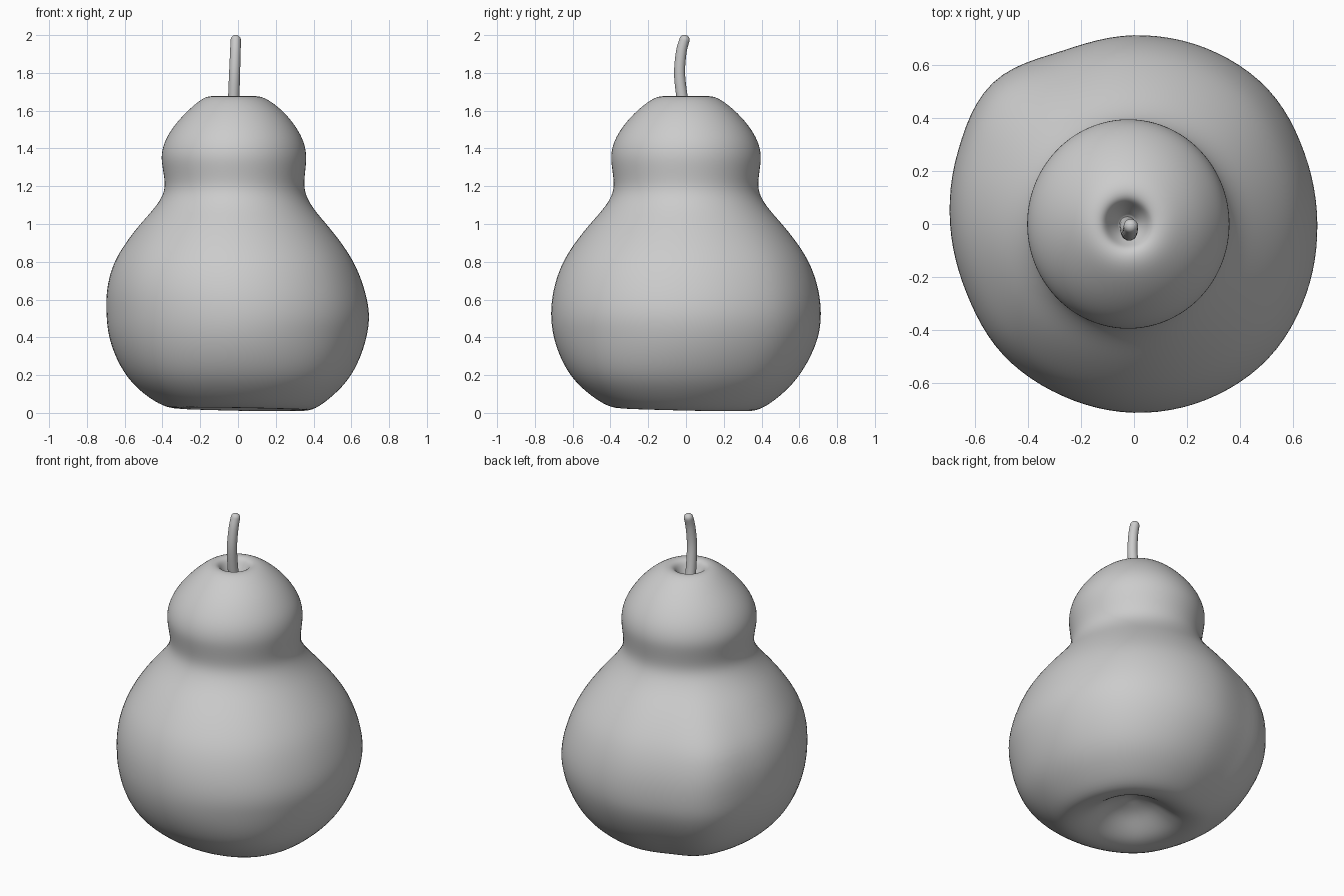
import bpy, bmesh, math
from mathutils import Vector

cube = bpy.data.objects.get("Cube")
if cube:
    bpy.data.objects.remove(cube, do_unlink=True)

grey = bpy.data.materials.new("plain_grey")
grey.use_nodes = True
grey.diffuse_color = (0.6, 0.6, 0.6, 1)
grey.node_tree.nodes["Principled BSDF"].inputs["Base Color"].default_value = (0.6, 0.6, 0.6, 1)


def spline(a, b, c, d, t):
    """Catmull-Rom blend between b and c."""
    return 0.5 * (2 * b + (c - a) * t + (2 * a - 5 * b + 4 * c - d) * t * t
                  + (3 * b - a - 3 * c + d) * t ** 3)


def sample_open(points, steps):
    result = []
    last = len(points) - 1
    for i in range(last):
        four = [Vector(points[min(max(i + k, 0), last)]) for k in (-1, 0, 1, 2)]
        result += [spline(*four, s / steps) for s in range(steps)]
    return result + [Vector(points[last])]


def relax(points, passes):
    """Even out small kinks along a path, keeping its ends."""
    for _ in range(passes):
        inner = [(a + 2 * b + c) / 4 for a, b, c in zip(points, points[1:], points[2:])]
        points = [points[0]] + inner + [points[-1]]
    return points


def sample_loop(values, u):
    n = len(values)
    i = int(u * n)
    return spline(*[values[(i + k) % n] for k in (-1, 0, 1, 2)], u * n - i)


def smoothstep(a, b, x):
    t = min(max((x - a) / (b - a), 0), 1)
    return t * t * (3 - 2 * t)


def lobe(angle, degrees, power):
    return max(0, math.cos(angle - math.radians(degrees))) ** power


def skin(name, rings, caps):
    """Join closed rings and close both ends with points."""
    bm = bmesh.new()
    loops = [[bm.verts.new(p) for p in ring] for ring in rings]
    n = len(loops[0])
    for low, high in zip(loops, loops[1:]):
        for j in range(n):
            k = (j + 1) % n
            bm.faces.new((low[j], low[k], high[k], high[j]))
    for loop, cap in zip((loops[0], loops[-1]), caps):
        tip = bm.verts.new(cap)
        for j in range(n):
            bm.faces.new((loop[j], loop[(j + 1) % n], tip))
    bmesh.ops.recalc_face_normals(bm, faces=bm.faces)
    mesh = bpy.data.meshes.new(name)
    bm.to_mesh(mesh)
    bm.free()
    mesh.materials.append(grey)
    mesh.shade_smooth()
    obj = bpy.data.objects.new(name, mesh)
    bpy.context.collection.objects.link(obj)


# Fruit body: radius, height and sideways offset from base hollow to top hollow
profile = [
    (0.03, 0.16, 0.02), (0.12, 0.13, 0.02), (0.2, 0.07, 0.02), (0.28, 0.025, 0.02),
    (0.38, 0.02, 0.01), (0.49, 0.09, 0), (0.58, 0.18, 0), (0.643, 0.29, 0),
    (0.683, 0.41, 0), (0.695, 0.53, 0), (0.68, 0.66, -0.012), (0.637, 0.79, -0.02),
    (0.57, 0.9, -0.023), (0.492, 1.0, -0.025), (0.415, 1.09, -0.022), (0.368, 1.18, -0.018),
    (0.376, 1.28, -0.02), (0.384, 1.36, -0.022), (0.366, 1.44, -0.02), (0.32, 1.52, -0.018),
    (0.25, 1.6, -0.015), (0.16, 1.67, -0.02), (0.095, 1.675, -0.025), (0.068, 1.63, -0.025),
    (0.03, 1.57, -0.025),
]
# Uneven outline of the belly, anticlockwise from the left side
outline = [0.69, 0.695, 0.715, 0.715, 0.71, 0.705, 0.75, 0.715,
           0.69, 0.68, 0.695, 0.70, 0.71, 0.715, 0.715, 0.70]
SIDES = 96
rings = []
for r, z, cx in relax(sample_open(profile, 5), 6):
    ring = []
    uneven = 1 - smoothstep(0.75, 1.2, z)
    low = 1 - smoothstep(0.05, 0.45, z)
    for j in range(SIDES):
        a = math.tau * j / SIDES
        smooth_r = 0.69 / math.hypot(math.cos(a), math.sin(a) / 1.035)
        wide = sample_loop(outline, j / SIDES)
        scale = (smooth_r + (wide - smooth_r) * uneven) / 0.69
        # flattened patch and two fuller lobes low down, on a slightly tilted base
        scale *= 1 + low * (0.05 * lobe(a, 315, 6) + 0.03 * lobe(a, 225, 6)
                            - 0.045 * lobe(a, 110, 4))
        tilt = -0.01 * low * math.cos(a - math.radians(50)) * min(r / 0.3, 1)
        ring.append((cx + r * scale * math.cos(a), r * scale * math.sin(a), z + tilt))
    rings.append(ring)
skin("fruit_body", rings, [(0.02, 0, 0.165), (-0.025, 0, 1.565)])

# Curved stem with a rounded tip
path = sample_open([(-0.025, 0, 1.55), (-0.022, -0.022, 1.68), (-0.018, -0.034, 1.8),
                    (-0.014, -0.025, 1.91), (-0.012, -0.008, 1.975)], 6)
tip = Vector((-0.012, 0, 2.0))
stem_rings = []
for i, c in enumerate(path):
    along = (path[min(i + 1, len(path) - 1)] - path[max(i - 1, 0)]).normalized()
    side = Vector((1, 0, 0))
    other = along.cross(side).normalized()
    radius = 0.031 - 0.004 * i / len(path)
    stem_rings.append([c + radius * (side * math.cos(math.tau * j / 20)
                       + other * math.sin(math.tau * j / 20)) for j in range(20)])
centre = path[-1]
end_ring = stem_rings[-1]
for k in range(1, 5):
    t = k * math.pi / 10
    mid = centre + (tip - centre) * math.sin(t)
    stem_rings.append([mid + (p - centre) * math.cos(t) for p in end_ring])
skin("stem", stem_rings, [path[0], tip])
